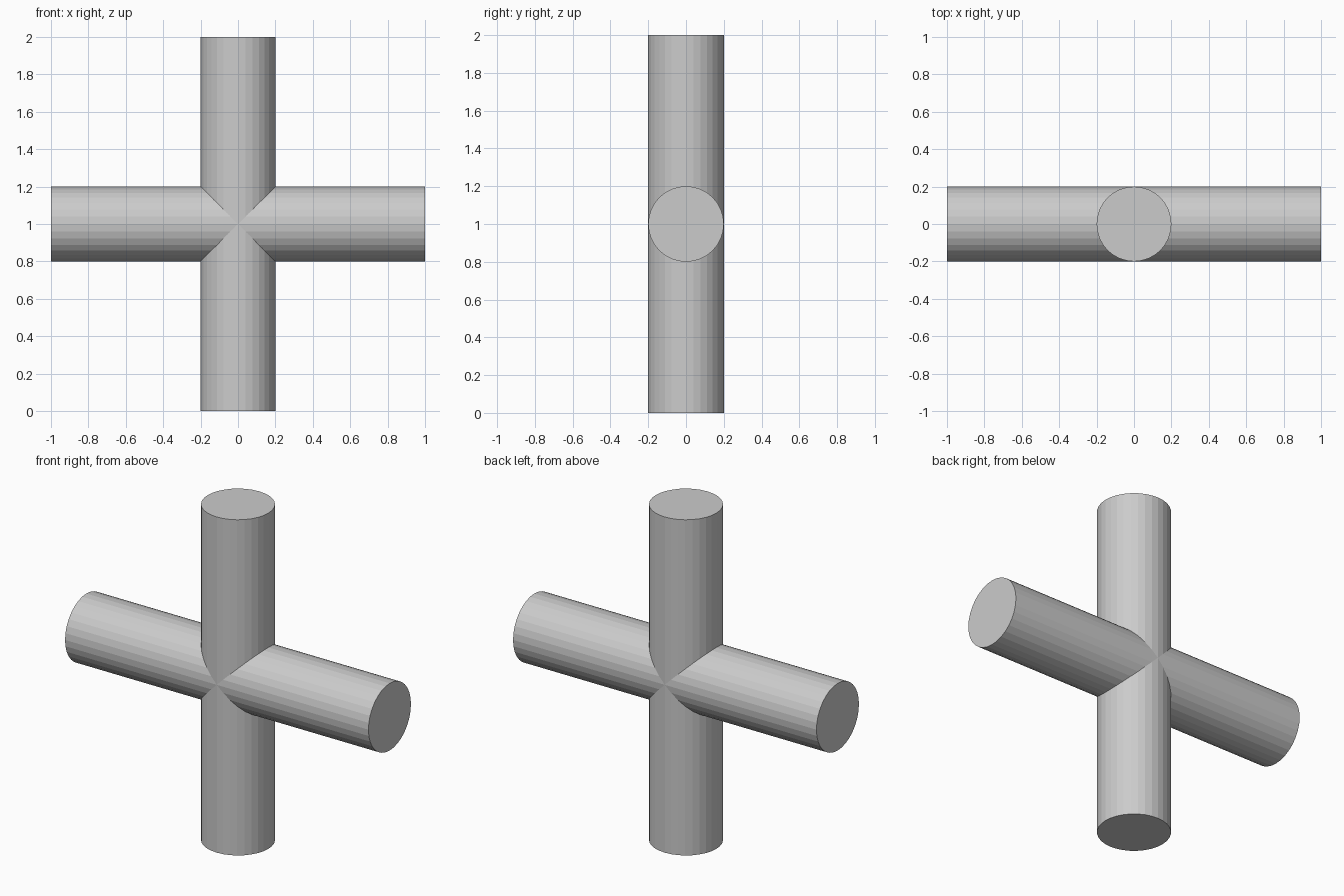
import bpy
from math import pi

if "Cube" in bpy.data.objects:
    bpy.data.objects.remove(bpy.data.objects["Cube"])

RADIUS, LENGTH, SIDES = 0.2, 2.0, 32


def bar(name, rotation):
    # Flat-shaded cylinder centred on the crossing point
    bpy.ops.mesh.primitive_cylinder_add(vertices=SIDES, radius=RADIUS, depth=LENGTH,
                                        location=(0, 0, 1), rotation=rotation)
    obj = bpy.context.object
    obj.name = name
    return obj


# Upright bar and the equal bar crossing it at mid-height
bar("upright_bar", (0, 0, 0))
bar("cross_bar", (0, pi / 2, 0))
